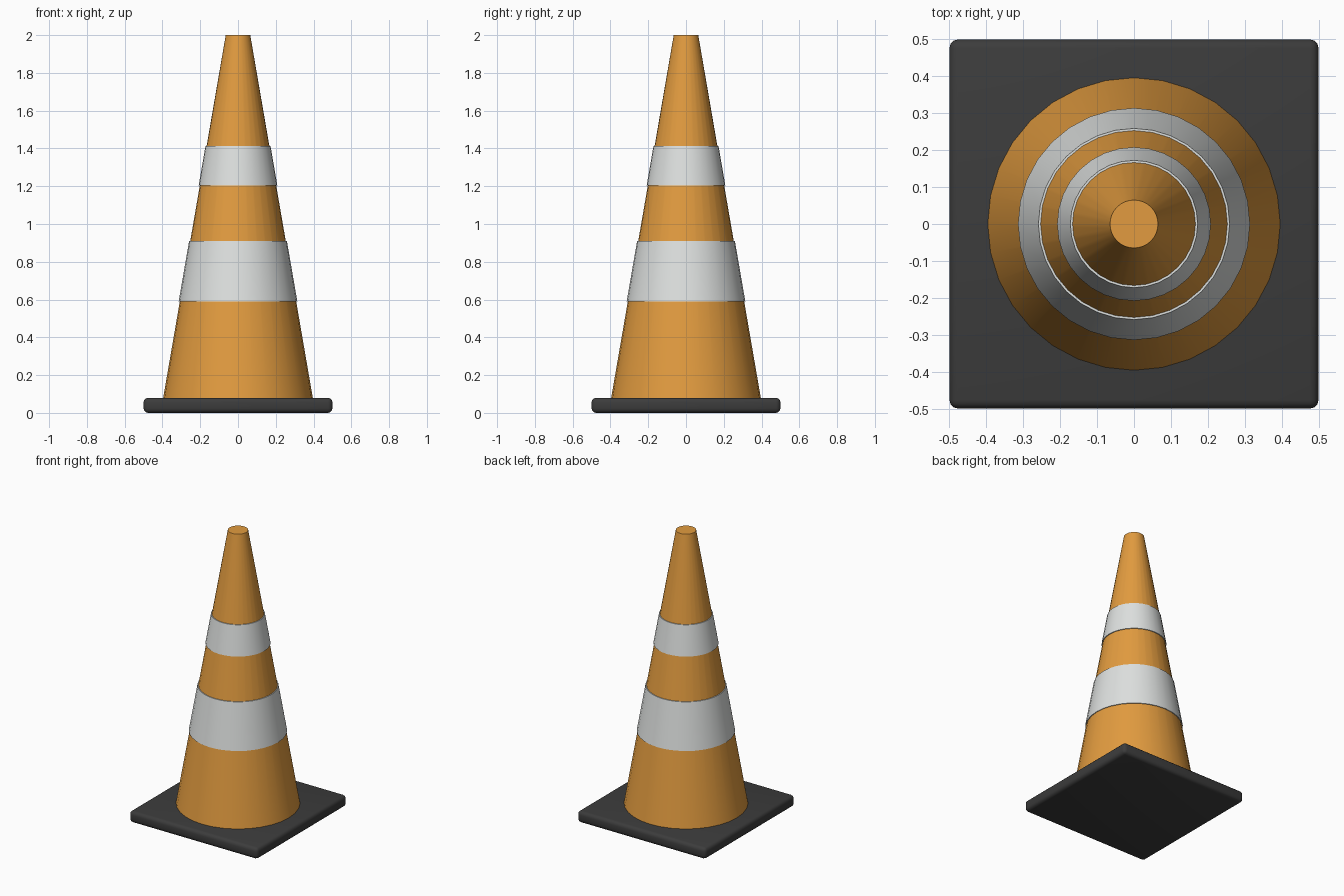
import bpy
import bmesh
import math

if "Cube" in bpy.data.objects:
    bpy.data.objects.remove(bpy.data.objects["Cube"], do_unlink=True)

SIDES = 32
BASE_TOP, TOP = 0.08, 2.0
R_BOTTOM, R_TOP = 0.396, 0.065


def make_material(name, color):
    mat = bpy.data.materials.new(name)
    mat.use_nodes = True
    mat.diffuse_color = (*color, 1)
    mat.node_tree.nodes["Principled BSDF"].inputs["Base Color"].default_value = (*color, 1)
    return mat


def add_object(name, bm, mat):
    bmesh.ops.recalc_face_normals(bm, faces=bm.faces)
    mesh = bpy.data.meshes.new(name)
    bm.to_mesh(mesh)
    bm.free()
    mesh.materials.append(mat)
    obj = bpy.data.objects.new(name, mesh)
    bpy.context.collection.objects.link(obj)
    bpy.ops.object.select_all(action="DESELECT")
    obj.select_set(True)
    bpy.context.view_layer.objects.active = obj
    bpy.ops.object.shade_smooth_by_angle(angle=math.radians(35))
    return obj


def cone_radius(z):
    return R_BOTTOM + (R_TOP - R_BOTTOM) * (z - BASE_TOP) / (TOP - BASE_TOP)


def ring(bm, radius, z):
    return [bm.verts.new((radius * math.cos(a), radius * math.sin(a), z))
            for a in (math.tau * i / SIDES for i in range(SIDES))]


def bridge(bm, lower, upper):
    for i in range(SIDES):
        j = (i + 1) % SIDES
        bm.faces.new((lower[i], lower[j], upper[j], upper[i]))


orange = make_material("orange plastic", (0.76, 0.33, 0.05))
white = make_material("reflective white", (0.73, 0.75, 0.74))
black = make_material("black rubber", (0.045, 0.045, 0.045))

# Square rubber base with rounded edges
bm = bmesh.new()
bmesh.ops.create_cube(bm, size=1)
bmesh.ops.scale(bm, vec=(1, 1, BASE_TOP), verts=bm.verts)
bmesh.ops.translate(bm, vec=(0, 0, BASE_TOP / 2), verts=bm.verts)
bmesh.ops.bevel(bm, geom=bm.edges[:], offset=0.024, segments=3, profile=0.5, affect="EDGES")
add_object("base", bm, black)

# Tapered body, closed at both ends
bm = bmesh.new()
bottom, top = ring(bm, R_BOTTOM, BASE_TOP), ring(bm, R_TOP, TOP)
bridge(bm, bottom, top)
bm.faces.new(bottom)
bm.faces.new(top)
add_object("cone_body", bm, orange)

# Raised reflective sleeves around the body
for name, z0, z1 in (("lower_band", 0.59, 0.91), ("upper_band", 1.205, 1.412)):
    bm = bmesh.new()
    rings = [ring(bm, cone_radius(z) + offset, z)
             for z, offset in ((z0, -0.004), (z0, 0.006), (z1, 0.006), (z1, -0.004))]
    for k in range(4):
        bridge(bm, rings[k], rings[(k + 1) % 4])
    add_object(name, bm, white)
